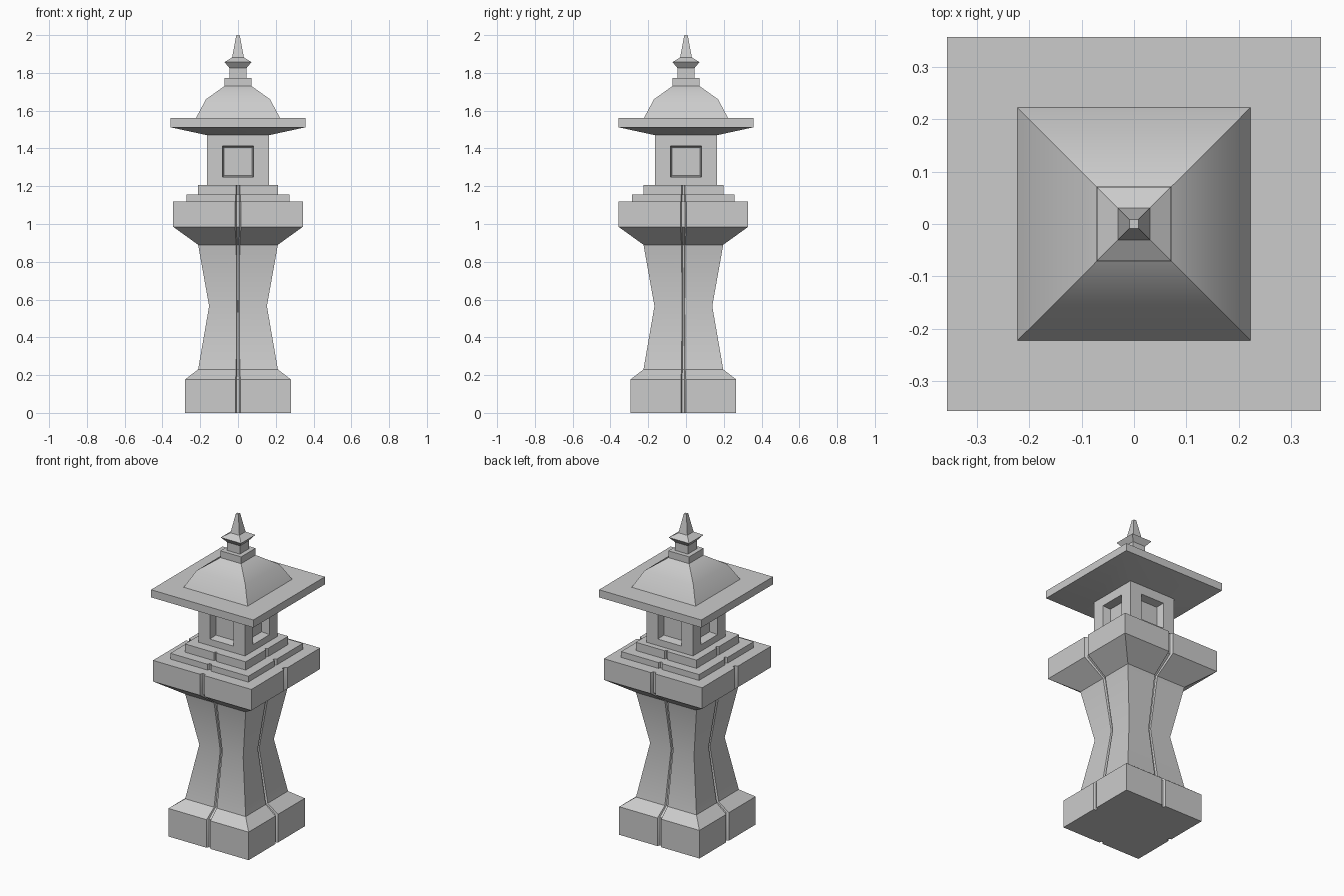
import bpy, bmesh, math
from mathutils import Matrix

if "Cube" in bpy.data.objects:
    bpy.data.objects.remove(bpy.data.objects["Cube"])


def finish(bm, name, loc=(0, 0, 0)):
    bmesh.ops.remove_doubles(bm, verts=bm.verts, dist=1e-5)
    bmesh.ops.recalc_face_normals(bm, faces=bm.faces)
    mesh = bpy.data.meshes.new(name)
    bm.to_mesh(mesh)
    bm.free()
    ob = bpy.data.objects.new(name, mesh)
    bpy.context.collection.objects.link(ob)
    ob.location = loc
    bpy.ops.object.select_all(action='DESELECT')
    ob.select_set(True)
    bpy.context.view_layer.objects.active = ob
    bpy.ops.object.shade_smooth_by_angle(angle=math.radians(30))
    return ob


def loft(bm, rings, cap_start=True, cap_end=True):
    """Bridge a list of equal-length point rings with quads."""
    rows = [[bm.verts.new(p) for p in r] for r in rings]
    n = len(rows[0])
    for a, b in zip(rows, rows[1:]):
        for i in range(n):
            j = (i + 1) % n
            bm.faces.new((a[i], a[j], b[j], b[i]))
    if cap_start:
        bm.faces.new(rows[0][::-1])
    if cap_end:
        bm.faces.new(rows[-1])
    return [v for r in rows for v in r]


def square_loft(name, section, profile, loc=(0, 0, 0)):
    """Scale a unit cross-section along (half width, z) stations."""
    bm = bmesh.new()
    loft(bm, [[(x * h, y * h, z) for x, y in section] for h, z in profile])
    return finish(bm, name, loc)


# cross-sections: plain square, and square with a groove down each side
square = [(-1, -1), (1, -1), (1, 1), (-1, 1)]
side = [(-1, -1), (-0.046, -1), (-0.025, -0.945), (0.025, -0.945), (0.046, -1)]
grooved = []
for k in range(4):
    c, s = round(math.cos(k * math.pi / 2)), round(math.sin(k * math.pi / 2))
    grooved += [(c * x - s * y, s * x + c * y) for x, y in side]

# grooved pedestal: base, waisted shaft, platform and two steps
square_loft("pedestal", grooved, [
    (0.28, 0), (0.28, 0.177), (0.211, 0.23), (0.153, 0.565), (0.211, 0.89),
    (0.343, 0.985), (0.343, 1.118), (0.272, 1.118), (0.272, 1.155),
    (0.212, 1.155), (0.212, 1.207)], (0, -0.014, 0))

# lamp chamber: four walls, each with a recessed window
H, Z0, Z1 = 0.163, 1.205, 1.471


def rect(half, y, lo, hi):
    return [(-half, y, lo), (half, y, lo), (half, y, hi), (-half, y, hi)]


bm = bmesh.new()
for k in range(4):
    verts = loft(bm, [rect(H, -H, Z0, Z1), rect(0.082, -H, 1.248, 1.413),
                      rect(0.075, -H + 0.05, 1.256, 1.405)], cap_start=False)
    bmesh.ops.rotate(bm, verts=verts, matrix=Matrix.Rotation(k * math.pi / 2, 3, 'Z'))
bmesh.ops.remove_doubles(bm, verts=bm.verts, dist=1e-5)
bmesh.ops.holes_fill(bm, edges=[e for e in bm.edges if e.is_boundary], sides=4)
finish(bm, "lamp_chamber")

# roof: sloped underside, flat eave, domed top
square_loft("roof", square, [
    (0.163, 1.47), (0.357, 1.512), (0.357, 1.56), (0.223, 1.56),
    (0.17, 1.66), (0.072, 1.73)])

# finial: block, neck, flared collar and spike
square_loft("finial", square, [
    (0.072, 1.728), (0.072, 1.773), (0.045, 1.773), (0.045, 1.825),
    (0.071, 1.857), (0.031, 1.882), (0.009, 2.0)])
